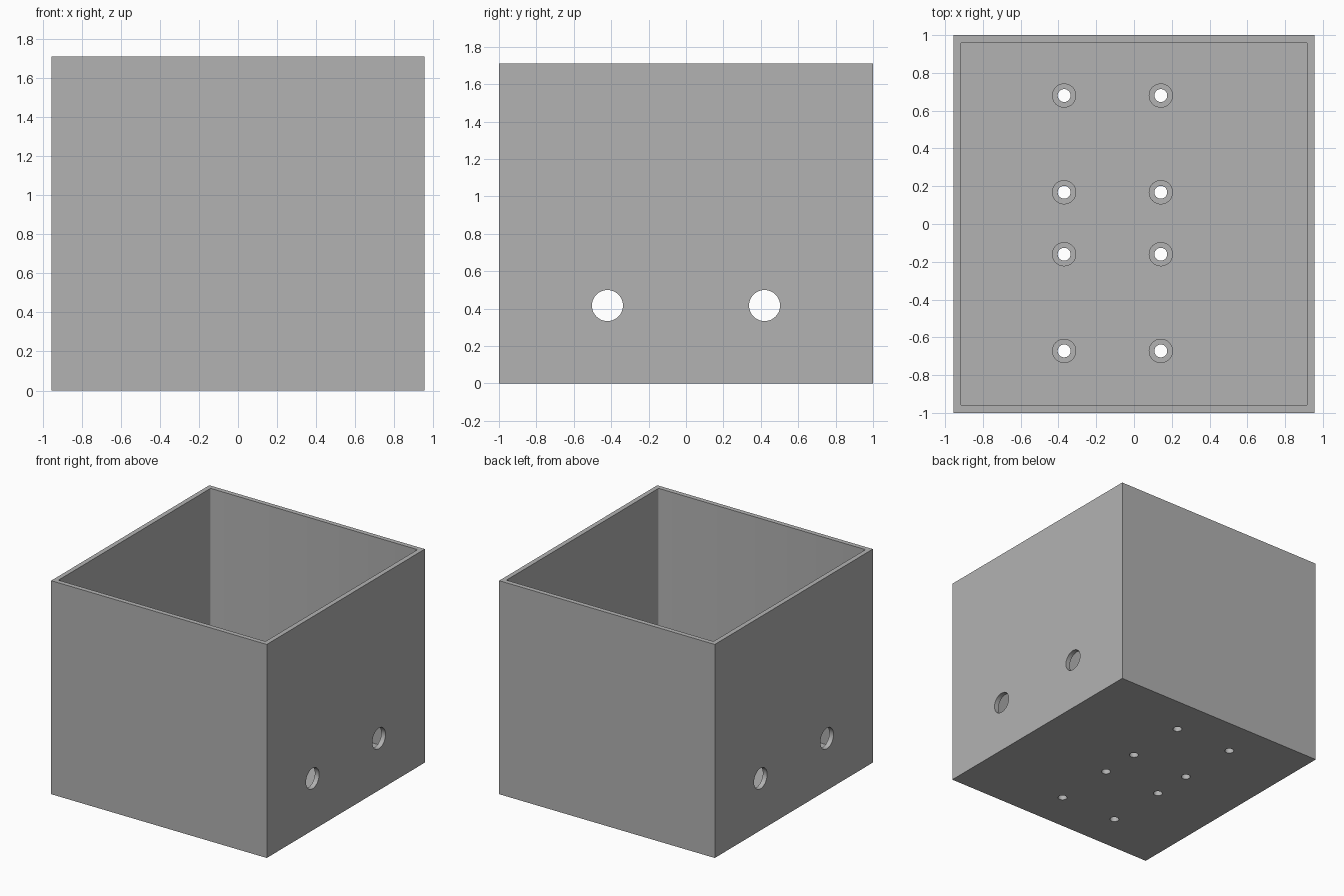
import bpy
import bmesh
from mathutils import Matrix, Vector

old = bpy.data.objects.get("Cube")
if old:
    bpy.data.objects.remove(old)

HALF_X, HALF_Y, HEIGHT = 0.955, 1.0, 1.71
WALL, FLOOR, POST_TOP = 0.038, 0.055, 0.15

grey = bpy.data.materials.new("plain grey")
grey.use_nodes = True
colour = (0.448, 0.448, 0.448, 1)
grey.diffuse_color = colour
grey.node_tree.nodes["Principled BSDF"].inputs["Base Color"].default_value = colour


def add_object(name, bm, helper=False):
    mesh = bpy.data.meshes.new(name)
    bm.to_mesh(mesh)
    bm.free()
    mesh.materials.append(grey)
    obj = bpy.data.objects.new(name, mesh)
    bpy.context.collection.objects.link(obj)
    if helper:
        obj.hide_render = True
        obj.hide_viewport = True
        obj.display_type = "WIRE"
    return obj


def block(bm, hx, hy, z0, z1):
    matrix = Matrix.Translation((0, 0, (z0 + z1) / 2)) @ Matrix.Diagonal((2 * hx, 2 * hy, z1 - z0, 1))
    return bmesh.ops.create_cube(bm, size=1, matrix=matrix)["verts"]


def rod(bm, centre, radius, length, axis="Z"):
    turn = Vector((0, 0, 1)).rotation_difference(
        Vector((1, 0, 0) if axis == "X" else (0, 0, 1))).to_matrix().to_4x4()
    bmesh.ops.create_cone(bm, cap_ends=True, segments=48, radius1=radius, radius2=radius,
                          depth=length, matrix=Matrix.Translation(centre) @ turn)


def cut(target, cutter):
    mod = target.modifiers.new(cutter.name, "BOOLEAN")
    mod.operation = "DIFFERENCE"
    mod.solver = "EXACT"
    mod.object = cutter


# Open box
bm = bmesh.new()
block(bm, HALF_X, HALF_Y, 0, HEIGHT)
box = add_object("open_box", bm)

# Cavity with slightly rounded upright corners
bm = bmesh.new()
block(bm, HALF_X - WALL, HALF_Y - WALL, FLOOR, HEIGHT + 0.2)
upright = [e for e in bm.edges if abs(e.verts[0].co.z - e.verts[1].co.z) > 0.1]
bmesh.ops.bevel(bm, geom=upright, offset=0.01, segments=3, profile=0.5, affect="EDGES")
cut(box, add_object("cavity_cutter", bm, True))

# Round cable holes through both side walls
bm = bmesh.new()
for y in (-0.42, 0.42):
    rod(bm, (0, y, 0.416), 0.083, 2.4, "X")
cut(box, add_object("cable_hole_cutter", bm, True))

# Mounting posts and screw holes
spots = [(x, y) for x in (-0.37, 0.142) for y in (-0.672, -0.16, 0.168, 0.68)]
bm = bmesh.new()
for x, y in spots:
    rod(bm, (x, y, (FLOOR + POST_TOP) / 2), 0.064, POST_TOP - FLOOR)
posts = add_object("mounting_posts", bm)

bm = bmesh.new()
for x, y in spots:
    rod(bm, (x, y, 0.1), 0.034, 0.6)
screw_holes = add_object("screw_hole_cutter", bm, True)
cut(box, screw_holes)
cut(posts, screw_holes)

# Smooth round surfaces, crisp edges
for obj in (box, posts):
    bpy.ops.object.select_all(action="DESELECT")
    obj.select_set(True)
    bpy.context.view_layer.objects.active = obj
    for mod in list(obj.modifiers):
        bpy.ops.object.modifier_apply(modifier=mod.name)
    bpy.ops.object.shade_smooth_by_angle(angle=0.6)
